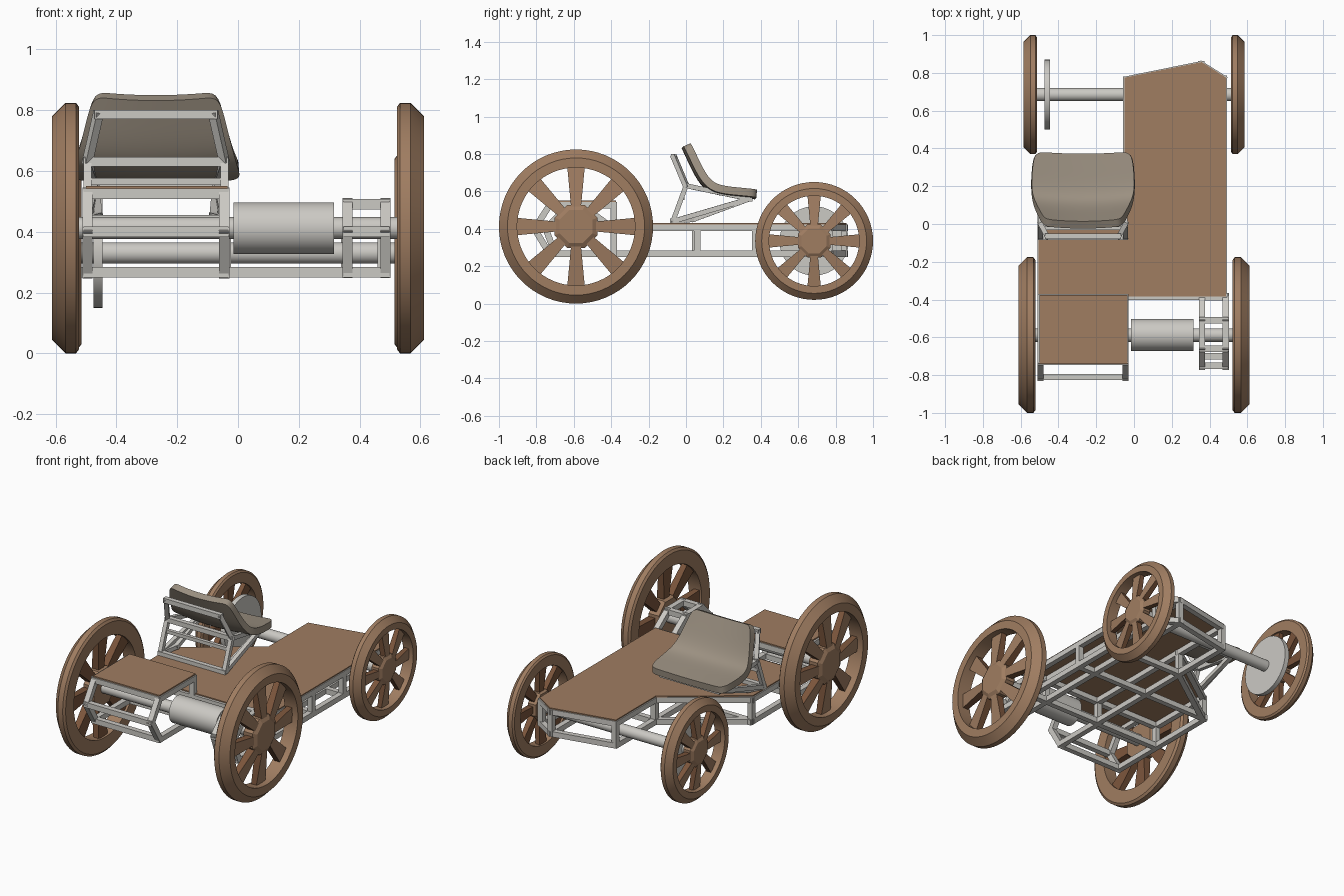
import bpy, bmesh, math
from mathutils import Vector, Matrix

if "Cube" in bpy.data.objects:
    bpy.data.objects.remove(bpy.data.objects["Cube"])


def material(name, rgb):
    m = bpy.data.materials.new(name)
    m.diffuse_color = (*rgb, 1)
    m.use_nodes = True
    m.node_tree.nodes["Principled BSDF"].inputs["Base Color"].default_value = m.diffuse_color
    return m


WOOD = material("brown_wood", (0.35, 0.205, 0.12))
DARK = material("dark_wood", (0.20, 0.092, 0.045))
METAL = material("light_metal", (0.60, 0.585, 0.55))
SEAT = material("seat_leather", (0.33, 0.28, 0.22))


def finish(bm, name, mats, smooth=None):
    bmesh.ops.recalc_face_normals(bm, faces=bm.faces[:])
    me = bpy.data.meshes.new(name)
    bm.to_mesh(me)
    bm.free()
    ob = bpy.data.objects.new(name, me)
    bpy.context.collection.objects.link(ob)
    for m in mats:
        me.materials.append(m)
    if smooth:
        make_smooth(ob, smooth)
    return ob


def make_smooth(ob, deg):
    bpy.ops.object.select_all(action='DESELECT')
    ob.select_set(True)
    bpy.context.view_layer.objects.active = ob
    bpy.ops.object.shade_smooth_by_angle(angle=math.radians(deg))


def beam(bm, a, b, w=0.034):
    # square bar between two points, ends extended to close the corners
    a, b = Vector(a), Vector(b)
    d = (b - a).normalized()
    up = Vector((1, 0, 0)) if abs(d.z) > 0.95 else Vector((0, 0, 1))
    s = d.cross(up).normalized()
    t = s.cross(d)
    rot = Matrix((s, t, d)).transposed().to_4x4()
    size = Matrix.Diagonal((w, w, (b - a).length + w * 0.8, 1))
    bmesh.ops.create_cube(bm, size=1, matrix=Matrix.Translation((a + b) / 2) @ rot @ size)


def ring(bm, profile, centre, sign, seg, closed=True, phase=0.0):
    # revolve (radius, x) points around the x axis
    loops = []
    for i in range(seg):
        t = math.tau * i / seg + phase
        loops.append([bm.verts.new((sign * x, centre[0] + r * math.cos(t), centre[1] + r * math.sin(t)))
                      for r, x in profile])
    n = len(profile)
    for i in range(seg):
        p, q = loops[i], loops[(i + 1) % seg]
        for j in range(n if closed else n - 1):
            k = (j + 1) % n
            bm.faces.new((p[j], p[k], q[k], q[j]))
    if not closed:
        bm.faces.new([l[0] for l in loops])
        bm.faces.new([l[-1] for l in loops])


def rod(name, x0, x1, r, y, z, seg=40):
    bm = bmesh.new()
    ring(bm, [(r, x0), (r, x1)], (y, z), 1, seg, closed=False)
    finish(bm, name, [METAL], 30)


def plate(name, pts, z0, z1):
    bm = bmesh.new()
    f = bm.faces.new([bm.verts.new((x, y, z0)) for x, y in pts])
    up = bmesh.ops.extrude_face_region(bm, geom=[f])
    bmesh.ops.translate(bm, vec=(0, 0, z1 - z0),
                        verts=[v for v in up["geom"] if isinstance(v, bmesh.types.BMVert)])
    finish(bm, name, [WOOD])


def wheel(name, sign, y, z, R, x0, w):
    # chamfered rim
    bm = bmesh.new()
    prof = [(0.765, 0), (0.965, 0), (1, 0.12), (1, 0.5), (0.89, 1), (0.765, 1)]
    ring(bm, [(r * R, x0 + t * w) for r, t in prof], (y, z), sign, 64)
    finish(bm, name + "_rim", [WOOD], 25)
    # octagonal hub
    bm = bmesh.new()
    prof = [(0.28, 0.05), (0.30, 0.2), (0.30, 0.8), (0.23, 0.98)]
    ring(bm, [(r * R, x0 + t * w) for r, t in prof], (y, z), sign, 8, False, math.pi / 8)
    finish(bm, name + "_hub", [WOOD])
    # dished spokes, wider at the rim, darker on the sides and back
    bm = bmesh.new()
    for i in range(8):
        a = math.tau * i / 8
        rad = Vector((0, math.cos(a), math.sin(a)))
        tan = Vector((0, -math.sin(a), math.cos(a)))
        c = Vector((0, y, z))
        rows = []
        for r, h, lo, hi in ((0.26, 0.065, 0.30, 0.85), (0.79, 0.115, 0.15, 0.55)):
            rows.append([bm.verts.new(c + rad * r * R + tan * s * h * R
                                      + Vector((sign * (x0 + t * w), 0, 0)))
                         for s, t in ((-1, lo), (1, lo), (1, hi), (-1, hi))])
        for j in range(4):
            k = (j + 1) % 4
            f = bm.faces.new((rows[0][j], rows[0][k], rows[1][k], rows[1][j]))
            f.material_index = 0 if j == 2 else 1
        for row in rows:
            bm.faces.new(row).material_index = 1
    finish(bm, name + "_spokes", [WOOD, DARK])


for side, s in (("left", -1), ("right", 1)):
    wheel("rear_wheel_" + side, s, -0.588, 0.412, 0.412, 0.522, 0.090)
    wheel("front_wheel_" + side, s, 0.685, 0.335, 0.315, 0.514, 0.070)

# axles, motor drum and brake disc
rod("front_axle", -0.54, 0.54, 0.035, 0.685, 0.33)
rod("rear_axle", -0.55, 0.55, 0.036, -0.588, 0.412)
rod("motor_drum", -0.015, 0.315, 0.085, -0.588, 0.412)
rod("brake_disc", -0.475, -0.445, 0.185, 0.685, 0.335, 56)

# main chassis: two levels of bars joined by posts
outline = [(-0.04, 0.765), (0.355, 0.845), (0.475, 0.77), (0.475, -0.385),
           (-0.495, -0.385), (-0.495, 0.05), (-0.04, 0.37)]
LOW, HIGH = 0.267, 0.406
bm = bmesh.new()
for i, p in enumerate(outline):
    q = outline[(i + 1) % len(outline)]
    for zz in (LOW, HIGH):
        beam(bm, (*p, zz), (*q, zz))
    beam(bm, (*p, LOW), (*p, HIGH))
for yy in (0.06, 0.37):
    beam(bm, (0.475, yy, LOW), (0.475, yy, HIGH))
    beam(bm, (-0.495 if yy < 0.1 else -0.04, yy, LOW), (0.475, yy, LOW))
for xx, yy in ((-0.04, 0.765), (0.355, 0.845)):
    for zz in (LOW, HIGH):
        beam(bm, (xx, yy, zz), (xx, -0.385, zz))
finish(bm, "chassis_frame", [METAL])

# floor deck
plate("floor_deck", [(-0.05, 0.775), (0.358, 0.857), (0.487, 0.775), (0.487, -0.385),
                     (-0.505, -0.385), (-0.505, 0.05), (-0.05, 0.38)], 0.422, 0.43)


def cage(name, profile, x0, x1):
    # side profile of bars on both ends, with a cross bar at each corner
    bm = bmesh.new()
    for i, p in enumerate(profile):
        q = profile[(i + 1) % len(profile)]
        for x in (x0, x1):
            beam(bm, (x, *p), (x, *q))
        beam(bm, (x0, *p), (x1, *p))
    finish(bm, name, [METAL])


# rear boxes
cage("rear_left_box_frame", [(-0.387, LOW), (-0.387, 0.525), (-0.73, 0.525),
                             (-0.81, 0.40), (-0.73, LOW)], -0.495, -0.045)
cage("rear_right_box_frame", [(-0.387, LOW), (-0.387, 0.40), (-0.51, 0.49), (-0.66, 0.49),
                              (-0.75, 0.40), (-0.70, LOW)], 0.36, 0.485)
plate("rear_box_lid", [(-0.5, -0.375), (-0.035, -0.375), (-0.035, -0.74), (-0.5, -0.74)], 0.535, 0.55)

# seat support frame
CX = -0.27
bm = bmesh.new()
A, B, C, D = (0.19, -0.065, 0.785), (0.225, 0.0, 0.63), (0.225, -0.07, 0.44), (0.20, 0.34, 0.56)
E = (0.19, 0.04, 0.45)
for s in (-1, 1):
    pt = lambda p: (CX + s * p[0], p[1], p[2])
    for p, q in ((A, B), (B, C), (B, D), (C, D), (C, E), (E, D)):
        beam(bm, pt(p), pt(q), 0.026)
for p in (A, B, C, D):
    beam(bm, (CX - p[0], p[1], p[2]), (CX + p[0], p[1], p[2]), 0.03)
beam(bm, (CX - 0.215, -0.02, 0.565), (CX + 0.215, -0.02, 0.565), 0.022)
finish(bm, "seat_support_frame", [METAL])

# curved bucket seat
rows = [(-0.005, 0.84, 0.205), (0.03, 0.765, 0.225), (0.068, 0.685, 0.245), (0.115, 0.62, 0.265),
        (0.18, 0.596, 0.275), (0.28, 0.587, 0.27), (0.37, 0.578, 0.258)]
bm = bmesh.new()
grid = []
for y, z, hw in rows:
    grid.append([bm.verts.new((CX + hw * u / 4, y + 0.012 * (u / 4) ** 2, z + 0.012 * (u / 4) ** 2))
                 for u in range(-4, 5)])
for g, h in zip(grid, grid[1:]):
    for j in range(8):
        bm.faces.new((g[j], g[j + 1], h[j + 1], h[j]))
seat = finish(bm, "seat", [SEAT])
sub = seat.modifiers.new("round", 'SUBSURF')
sub.levels = 2
sol = seat.modifiers.new("thickness", 'SOLIDIFY')
sol.thickness = 0.042
sol.offset = 0
bpy.ops.object.select_all(action='DESELECT')
seat.select_set(True)
bpy.context.view_layer.objects.active = seat
bpy.ops.object.convert(target='MESH')
make_smooth(seat, 40)
